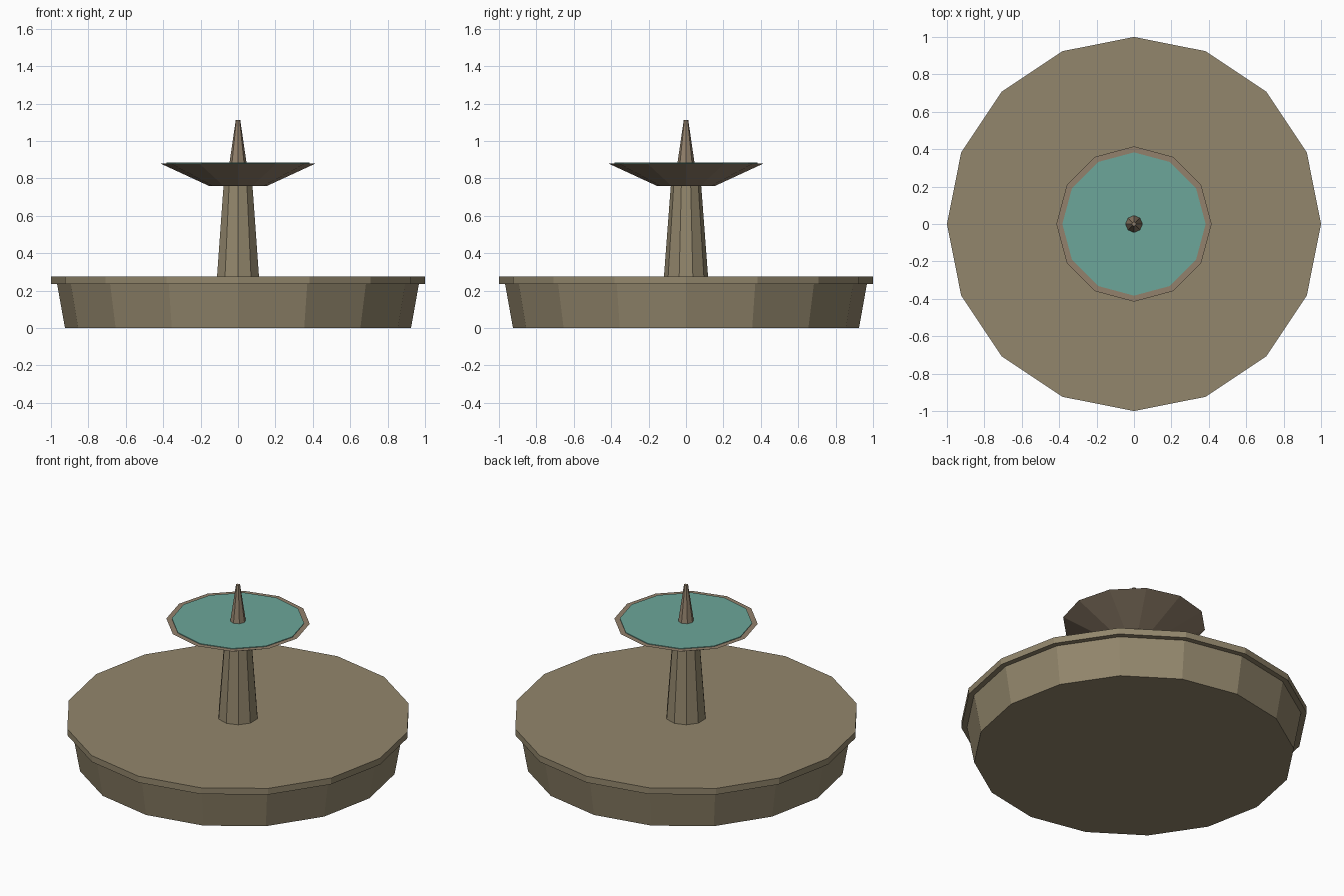
import bpy
import math

# Remove the default cube
cube = bpy.data.objects.get("Cube")
if cube:
    bpy.data.objects.remove(cube, do_unlink=True)


def material(name, rgb):
    mat = bpy.data.materials.new(name)
    mat.use_nodes = True
    colour = (*rgb, 1.0)
    mat.diffuse_color = colour
    mat.node_tree.nodes["Principled BSDF"].inputs["Base Color"].default_value = colour
    return mat


stone = material("stone", (0.29, 0.24, 0.15))
warm_stone = material("warm stone", (0.29, 0.22, 0.15))
water = material("water", (0.15, 0.38, 0.32))


def lathe(name, sides, profile, mat, turn=0.0):
    """Capped faceted solid from a (radius, height) profile, bottom to top."""
    verts, faces = [], []
    for radius, z in profile:
        for i in range(sides):
            a = turn + math.tau * i / sides
            verts.append((radius * math.cos(a), radius * math.sin(a), z))
    for ring in range(len(profile) - 1):
        base = ring * sides
        for i in range(sides):
            j = (i + 1) % sides
            faces.append((base + i, base + j, base + sides + j, base + sides + i))
    faces.append(tuple(reversed(range(sides))))
    faces.append(tuple(range(len(verts) - sides, len(verts))))
    mesh = bpy.data.meshes.new(name)
    mesh.from_pydata(verts, [], faces)
    mesh.materials.append(mat)
    obj = bpy.data.objects.new(name, mesh)
    bpy.context.collection.objects.link(obj)
    return obj


# Lower basin with its overhanging rim slab
lathe("basin", 16, [(0.925, 0), (0.967, 0.235)], stone)
lathe("basin_rim", 16, [(1, 0.235), (1, 0.275)], stone)

# Tapered central column
lathe("column", 10, [(0.118, 0.275), (0.081, 0.765)], stone, math.pi / 2)

# Upper bowl, its water and the spout
lathe("upper_bowl", 12, [(0.155, 0.76), (0.415, 0.88)], warm_stone)
lathe("upper_water", 12, [(0.383, 0.877), (0.383, 0.884)], water)
lathe("spout", 8, [(0.046, 0.88), (0.012, 1.113)], warm_stone)
